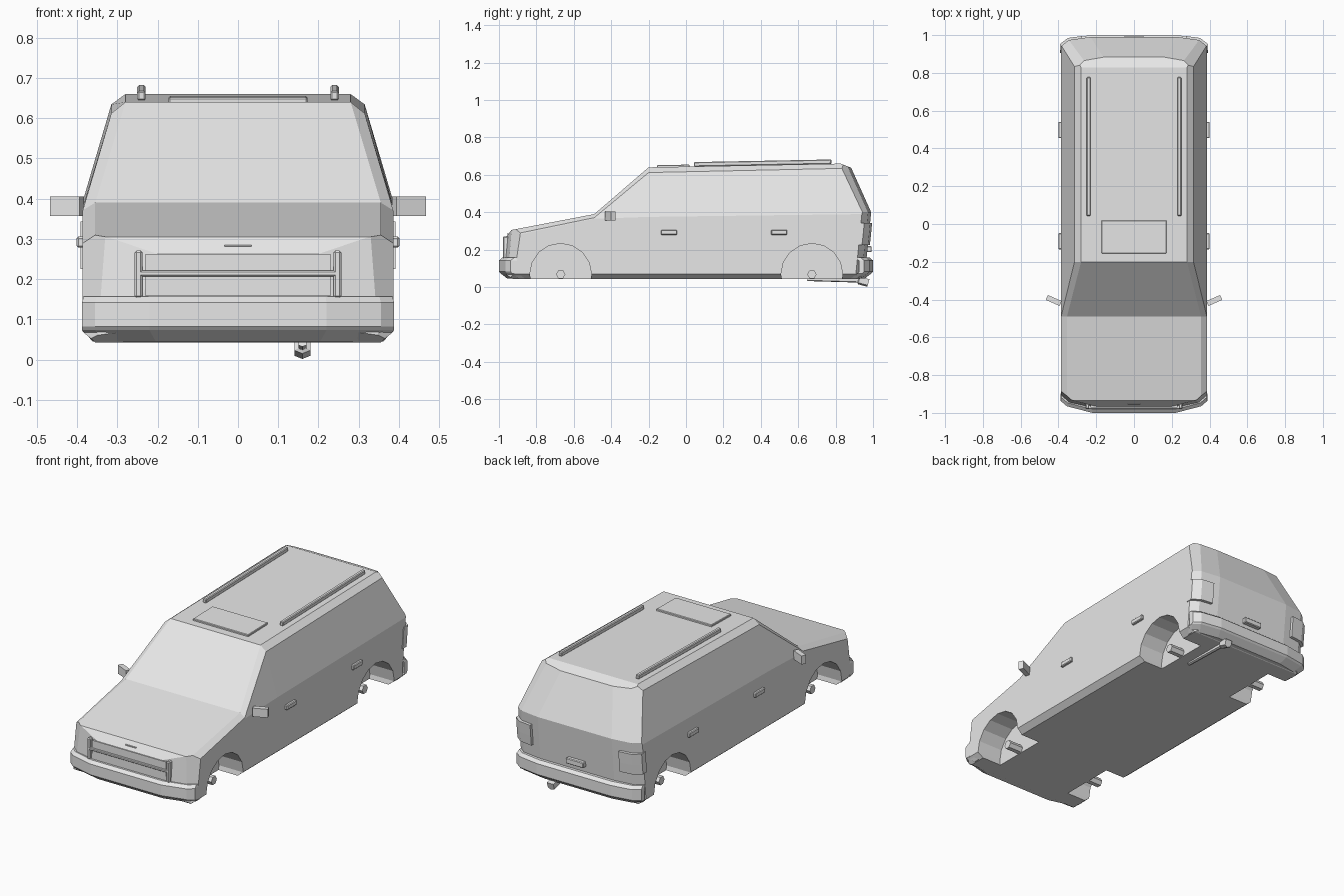
import bpy, bmesh
from math import radians
from mathutils import Vector, Matrix

if "Cube" in bpy.data.objects:
    bpy.data.objects.remove(bpy.data.objects["Cube"])

paint = bpy.data.materials.new("plain_grey")
paint.use_nodes = True
GREY = (0.8, 0.8, 0.8, 1)
paint.diffuse_color = GREY
paint.node_tree.nodes["Principled BSDF"].inputs["Base Color"].default_value = GREY


def finish(name, bm):
    bmesh.ops.recalc_face_normals(bm, faces=bm.faces)
    mesh = bpy.data.meshes.new(name)
    bm.to_mesh(mesh)
    bm.free()
    mesh.materials.append(paint)
    obj = bpy.data.objects.new(name, mesh)
    bpy.context.collection.objects.link(obj)
    return obj


def loft(bm, rings):
    rows = [[bm.verts.new(p) for p in ring] for ring in rings]
    n = len(rows[0])
    for a, b in zip(rows, rows[1:]):
        for i in range(n):
            bm.faces.new((a[i], a[(i + 1) % n], b[(i + 1) % n], b[i]))
    bm.faces.new(rows[0])
    bm.faces.new(rows[-1])


def box(name, size, loc, turn=0, tilt=0, bevel=0):
    bm = bmesh.new()
    bmesh.ops.create_cube(bm, size=1)
    bmesh.ops.scale(bm, vec=size, verts=bm.verts)
    if bevel:
        bmesh.ops.bevel(bm, geom=bm.edges[:], offset=bevel, segments=1, affect='EDGES')
    m = Matrix.Translation(loc) @ Matrix.Rotation(turn, 4, 'Z') @ Matrix.Rotation(tilt, 4, 'X')
    bmesh.ops.transform(bm, matrix=m, verts=bm.verts)
    return finish(name, bm)


def cylinder(name, radius, depth, loc, sides):
    bm = bmesh.new()
    bmesh.ops.create_cone(bm, cap_ends=True, segments=sides, radius1=radius, radius2=radius, depth=depth)
    m = Matrix.Translation(loc) @ Matrix.Rotation(radians(90), 4, 'Y')
    bmesh.ops.transform(bm, matrix=m, verts=bm.verts)
    return finish(name, bm)


def slab(name, outline, levels):
    """Stack a plan outline at (height, y shift, x scale) levels."""
    bm = bmesh.new()
    loft(bm, [[(x * s, y + dy, z) for x, y in outline] for z, dy, s in levels])
    return finish(name, bm)


def both(half):
    return half + [(-x, y) for x, y in reversed(half)]


# Body shell: lofted from nose to tail, then trimmed at both ends
def section(y, belt, shoulder, top):
    half = [(0.355, 0.043), (0.387, 0.07), (0.387, belt), shoulder, top]
    return [(x, y, z) for x, z in both(half)]


bm = bmesh.new()
loft(bm, [
    section(-1.1, 0.235, (0.386, 0.245), (0.355, 0.273)),
    section(-0.49, 0.365, (0.386, 0.371), (0.355, 0.39)),
    section(-0.2, 0.375, (0.315, 0.612), (0.28, 0.64)),
    section(1.1, 0.392, (0.315, 0.640), (0.28, 0.665)),
])


def trim(point, normal):
    geom = bm.verts[:] + bm.edges[:] + bm.faces[:]
    cut = bmesh.ops.bisect_plane(bm, geom=geom, dist=1e-5, plane_co=point,
                                 plane_no=Vector(normal).normalized(), clear_outer=True)
    edges = [e for e in cut["geom_cut"] if isinstance(e, bmesh.types.BMEdge)]
    if edges:
        bmesh.ops.holes_fill(bm, edges=edges, sides=0)


trim((0, -0.967, 0.2), (0, -1, 0))                 # nose
trim((0, -0.967, 0.26), (0, -1, 0.75))
trim((0, -0.967, 0.07), (0, -0.65, -1))
trim((0, 0.99, 0.4), (0, 1, -0.1))                 # tailgate
trim((0, 0.99, 0.4), (0, 1, 0.45))                 # rear window
trim((0, 0.885, 0.637), (0, 0.4, 1))               # roof tail edge
trim((0, 0.97, 0.07), (0, 0.65, -1))
for s in (1, -1):                                  # corner facets
    trim((s * 0.22, -0.967, 0.2), (s * 0.22, -1, 0.1))
    trim((s * 0.345, -0.935, 0.2), (s * 0.87, -1, 0.15))
    trim((s * 0.23, 0.99, 0.4), (s * 0.14, 1, -0.1))
    trim((s * 0.23, 0.99, 0.4), (s * 0.14, 1, 0.49))
    trim((s * 0.345, 0.974, 0.4), (s * 0.78, 1, -0.1))
    trim((s * 0.345, 0.974, 0.4), (s * 0.78, 1, 0.70))
body = finish("body", bm)

# Wheel arch pockets and axle stubs
AXLES = {"front": -0.67, "rear": 0.673}
for side, s in (("left", 1), ("right", -1)):
    for end, y in AXLES.items():
        cutter = cylinder("arch_cutter", 0.165, 0.4, (s * 0.435, y, 0.068), 16)
        cutter.hide_render = True
        mod = body.modifiers.new("arch", 'BOOLEAN')
        mod.operation, mod.solver, mod.object = 'DIFFERENCE', 'EXACT', cutter
        bpy.context.view_layer.objects.active = body
        bpy.ops.object.modifier_apply(modifier=mod.name)
        bpy.data.objects.remove(cutter)
        cylinder(f"{end}_{side}_axle_stub", 0.025, 0.12, (s * 0.26, y, 0.068), 6)

# Bumpers
front_half = [(0.388, -0.905), (0.388, -0.937), (0.355, -0.965), (0.22, -1.0)]
rear_half = [(0.388, 0.925), (0.388, 0.952), (0.35, 0.98), (0.23, 1.0)]
for name, half, d in (("front_bumper", front_half, 1), ("rear_bumper", rear_half, -1)):
    slab(name, both(half), [(0.045, 0.045 * d, 0.93), (0.073, 0.008 * d, 1),
                            (0.082, 0, 1), (0.142, 0, 1), (0.157, 0.018 * d, 0.99)])

# Grille and hood catch
box("grille_panel", (0.46, 0.012, 0.105), (0, -0.965, 0.21))
box("grille_bar", (0.49, 0.022, 0.014), (0, -0.968, 0.214), bevel=0.003)
box("hood_catch", (0.066, 0.006, 0.004), (0, -0.953, 0.283))

# Parts found on both sides
for side, s in (("left", 1), ("right", -1)):
    box(f"{side}_grille_post", (0.02, 0.03, 0.118), (s * 0.247, -0.964, 0.212), bevel=0.005)
    box(f"{side}_mirror", (0.08, 0.028, 0.048), (s * 0.425, -0.405, 0.381), turn=s * radians(24))
    for end, y in (("front", -0.091), ("rear", 0.498)):
        box(f"{end}_{side}_door_handle", (0.03, 0.086, 0.027), (s * 0.386, y, 0.292), bevel=0.004)
    box(f"{side}_roof_rail", (0.021, 0.735, 0.024), (s * 0.24, 0.41, 0.663),
        tilt=radians(1.1), bevel=0.004)
    lamp = [(0.275, 0.94), (0.275, 0.992), (0.35, 0.982), (0.391, 0.95), (0.391, 0.915), (0.35, 0.92)]
    slab(f"{side}_tail_lamp", [(s * x, y) for x, y in lamp],
         [(0.225, -0.009, 1), (0.28, -0.003, 1), (0.343, 0.003, 1)])

# Roof hatch and tailgate handle
box("roof_hatch", (0.345, 0.175, 0.014), (0, -0.068, 0.646), tilt=radians(1.1), bevel=0.003)
box("tailgate_handle", (0.11, 0.03, 0.032), (0, 0.978, 0.203), bevel=0.004)

# Exhaust: thin pipe with a wider tip that kicks down
bm = bmesh.new()
path = [(0.65, 0.042, 0.01), (0.92, 0.034, 0.01), (0.925, 0.035, 0.02), (0.975, 0.0215, 0.02)]
loft(bm, [[(0.16 + r * a, y + 0.3 * r * b, z + r * b) for a, b in
           ((1, 1), (-1, 1), (-1, -0.6), (0, -1), (1, -0.6))] for y, z, r in path])
finish("exhaust", bm)
